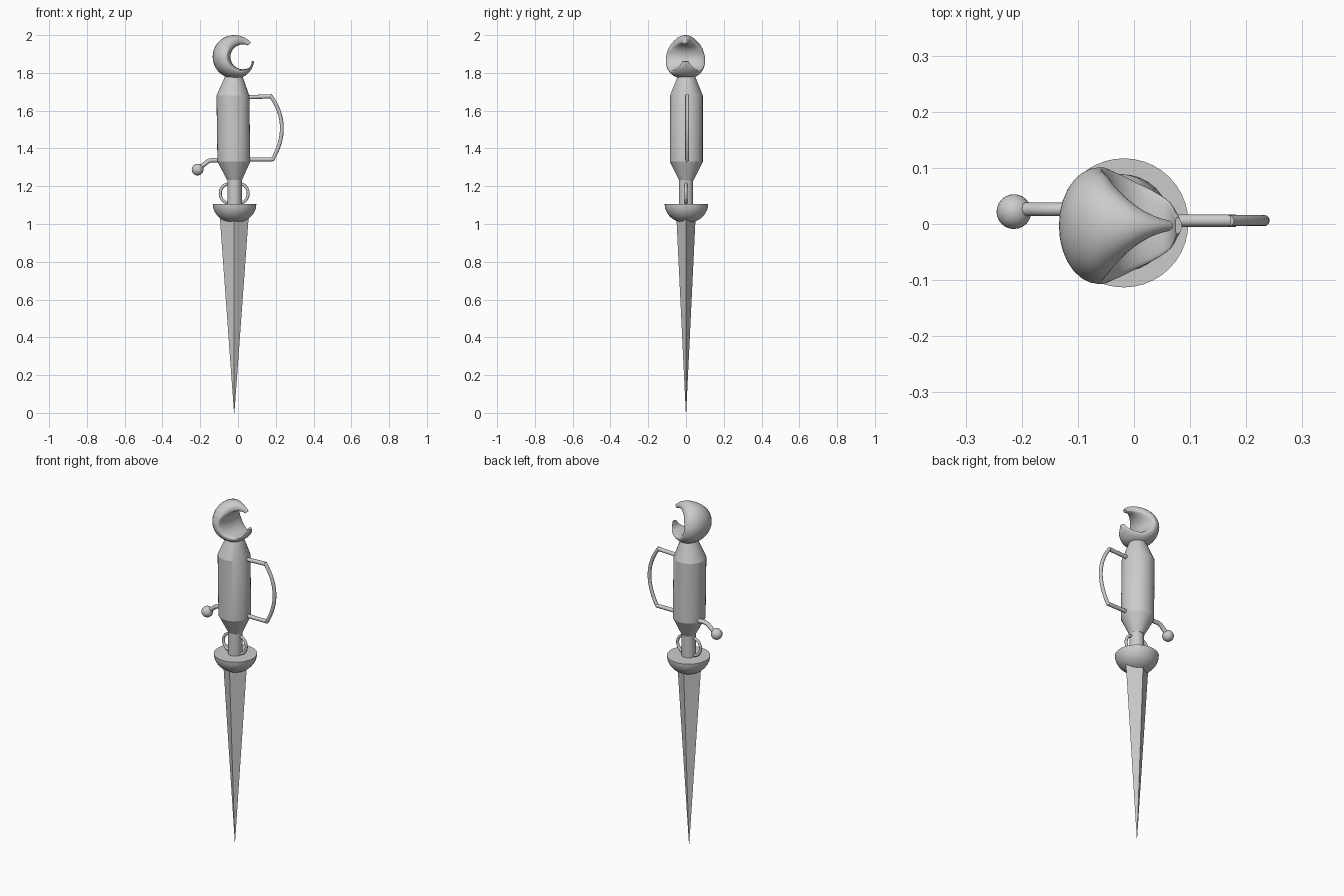
import bpy, bmesh, math
from mathutils import Vector

cube = bpy.data.objects.get("Cube")
if cube:
    bpy.data.objects.remove(cube, do_unlink=True)

steel = bpy.data.materials.new("grey_steel")
steel.use_nodes = True
GREY = (0.6, 0.6, 0.6, 1)
steel.diffuse_color = GREY
steel.node_tree.nodes["Principled BSDF"].inputs["Base Color"].default_value = GREY


def loft(name, rings, angle=30):
    """Skin a list of closed rings, cap both ends and shade."""
    bm = bmesh.new()
    loops = [[bm.verts.new(p) for p in ring] for ring in rings]
    n = len(loops[0])
    for a, b in zip(loops, loops[1:]):
        for i in range(n):
            j = (i + 1) % n
            bm.faces.new((a[i], a[j], b[j], b[i]))
    bm.faces.new(loops[0][::-1])
    bm.faces.new(loops[-1])
    bmesh.ops.remove_doubles(bm, verts=bm.verts, dist=1e-5)
    bmesh.ops.recalc_face_normals(bm, faces=bm.faces)
    mesh = bpy.data.meshes.new(name)
    bm.to_mesh(mesh)
    bm.free()
    obj = bpy.data.objects.new(name, mesh)
    bpy.context.collection.objects.link(obj)
    finish(obj, angle)
    return obj


def finish(obj, angle=30):
    obj.data.materials.append(steel)
    bpy.ops.object.select_all(action='DESELECT')
    obj.select_set(True)
    bpy.context.view_layer.objects.active = obj
    bpy.ops.object.shade_smooth_by_angle(angle=math.radians(angle))


def ring(x, y, z, rx, ry, n):
    turn = math.tau / n
    return [(x + rx * math.cos(i * turn), y + ry * math.sin(i * turn), z) for i in range(n)]


def rod(name, points, radius, sides=12):
    """Round wire through points lying in a plane of constant y."""
    pts = [Vector(p) for p in points]
    across = Vector((0, 1, 0))
    rings = []
    for i, p in enumerate(pts):
        before = (p - pts[max(i - 1, 0)]).normalized()
        after = (pts[min(i + 1, len(pts) - 1)] - p).normalized()
        side = (before + after).normalized().cross(across)
        rings.append([p + radius * (side * math.cos(k * math.tau / sides)
                                    + across * math.sin(k * math.tau / sides))
                      for k in range(sides)])
    return loft(name, rings, 40)


def arc(start, mid, end, y, n=16):
    """Curve through three (x, z) points."""
    out = []
    for i in range(n + 1):
        t = i / n
        w = ((1 - t) * (1 - 2 * t), 4 * t * (1 - t), t * (2 * t - 1))
        out.append((sum(k * p[0] for k, p in zip(w, (start, mid, end))), y,
                    sum(k * p[1] for k, p in zip(w, (start, mid, end)))))
    return out


# Blade: long four-sided spike with a diamond section
loft("blade", [ring(-0.02, 0, 0, 0.001, 0.001, 4),
               ring(-0.02, 0, 1.06, 0.078, 0.052, 4)], 10)

# Guard: solid half bowl with a flat top
bowl = []
for i in range(13):
    a = math.pi / 2 * i / 12
    r = max(0.115 * math.sin(a), 0.001)
    bowl.append(ring(-0.018, 0.002, 1.105 - 0.1 * math.cos(a), r, r, 40))
loft("bowl_guard", bowl)

# Neck and grip, leaning very slightly
loft("neck", [ring(-0.018, 0, z, 0.038, 0.038, 24) for z in (1.09, 1.24)])
loft("grip", [ring(x, 0.002, z, r, r, 32) for x, z, r in (
    (-0.018, 1.23, 0.038), (-0.022, 1.33, 0.087),
    (-0.027, 1.68, 0.087), (-0.022, 1.785, 0.045))], 20)

# Small side loops at the neck
for name, s in (("left_loop", 1), ("right_loop", -1)):
    cx = -0.02
    pts = [(cx + s * (0.03 + 0.044 * math.sin(a)), 0, 1.162 + 0.05 * math.cos(a))
           for a in (math.pi * (i / 16) for i in range(17))]
    rod(name, pts, 0.008)

# Knuckle bow: two straight arms and a curved bar
rod("bow_upper_arm", [(0.03, 0.006, 1.67), (0.172, 0.006, 1.676)], 0.011)
rod("bow_lower_arm", [(0.03, 0.006, 1.342), (0.182, 0.006, 1.342)], 0.011)
rod("bow_bar", arc((0.17, 1.682), (0.232, 1.515), (0.18, 1.336), 0.006), 0.010)

# Curved quillon with a ball end
rod("quillon", [(-0.07, 0.026, 1.338), (-0.14, 0.026, 1.338), (-0.158, 0.026, 1.333),
                (-0.18, 0.026, 1.315), (-0.214, 0.026, 1.288)], 0.012)
bpy.ops.mesh.primitive_uv_sphere_add(segments=24, ring_count=16, radius=0.031,
                                     location=(-0.214, 0.022, 1.288))
ball = bpy.context.object
ball.name = "quillon_ball"
finish(ball)

# Pommel: crescent opening to the left, broad at the back with pointed horns
widths = [(40, 0.008), (65, 0.024), (90, 0.056), (130, 0.092), (180, 0.104),
          (230, 0.104), (270, 0.09), (310, 0.06), (335, 0.03), (347, 0.008)]


def half_width(deg):
    for (a, wa), (b, wb) in zip(widths, widths[1:]):
        if deg <= b:
            return wa + (wb - wa) * (deg - a) / (b - a)
    return widths[-1][1]


crescent = []
STEPS, SIDES = 56, 28
for i in range(STEPS + 1):
    deg = 40 + 307 * i / STEPS
    t = math.radians(deg)
    inner = 0.045 * math.cos(t) + math.sqrt(0.066 ** 2 - (0.045 * math.sin(t)) ** 2)
    outer = 0.115 - 0.008 * max(0, (deg - 300) / 47)
    inner = min(inner, outer - 0.012)
    rim = inner + 0.25 * (outer - inner)
    # Average nearby widths for a smooth outline
    w = sum(half_width(min(max(deg + k, 40), 347)) for k in (-12, -6, 0, 6, 12)) / 5
    section = []
    for k in range(SIDES):
        a = math.tau * k / SIDES
        c = math.cos(a)
        r = rim + c * ((outer - rim) if c > 0 else (rim - inner))
        section.append((-0.019 + r * math.cos(t), -0.003 + w * math.sin(a),
                        1.885 + r * math.sin(t)))
    crescent.append(section)
loft("crescent_pommel", crescent, 50)
